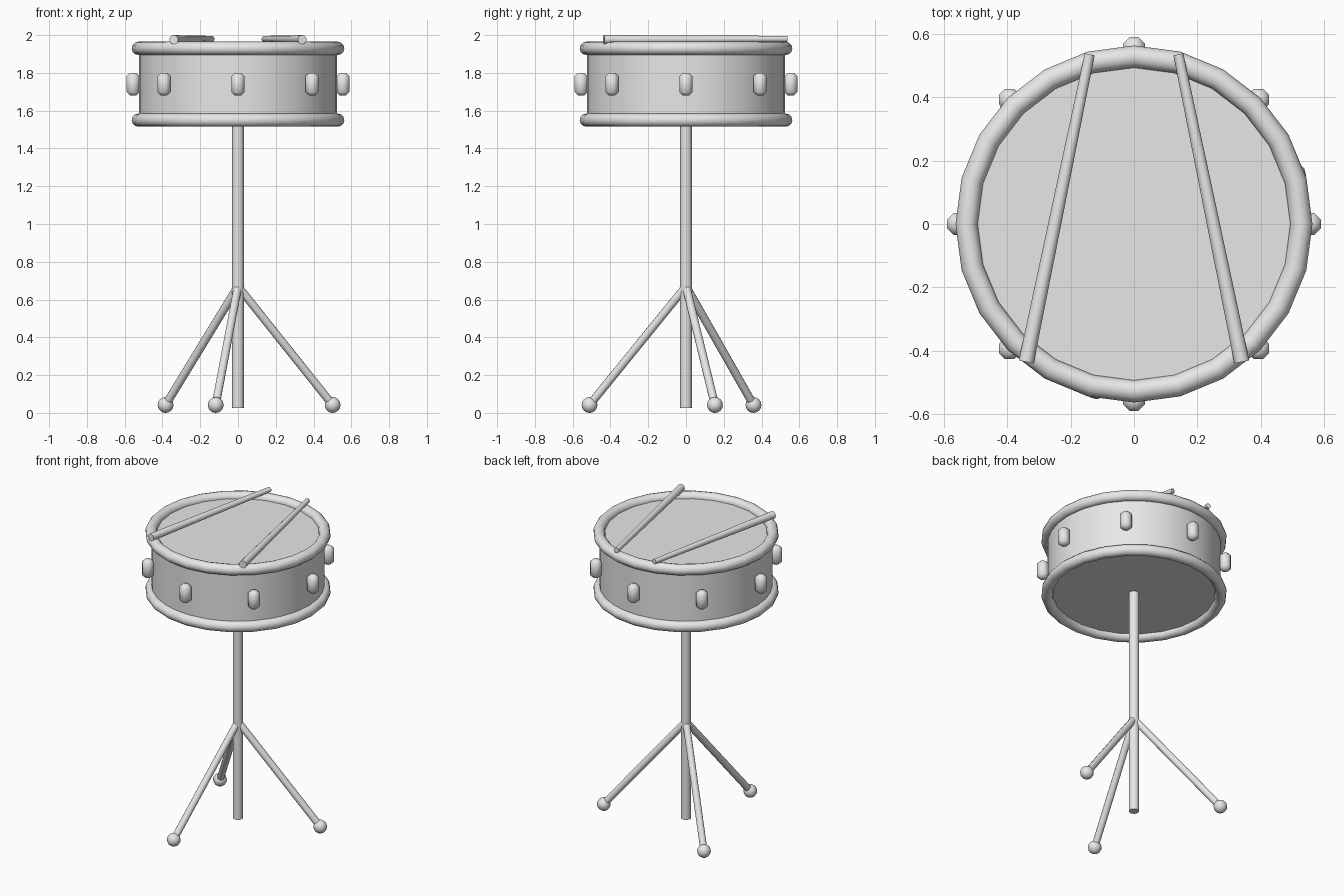
import bpy
from math import radians, sin, cos, pi
from mathutils import Vector

cube = bpy.data.objects.get("Cube")
if cube:
    bpy.data.objects.remove(cube, do_unlink=True)

grey = bpy.data.materials.new("light grey")
grey.use_nodes = True
grey.diffuse_color = (0.8, 0.8, 0.8, 1)
grey.node_tree.nodes["Principled BSDF"].inputs["Base Color"].default_value = (0.8, 0.8, 0.8, 1)


def finish(name, angle=40):
    obj = bpy.context.object
    obj.name = name
    obj.data.materials.clear()
    obj.data.materials.append(grey)
    bpy.ops.object.shade_smooth_by_angle(angle=radians(angle))
    return obj


def rod(name, start, end, r1, r2, sides=16):
    """Round bar between two points, tapering from r1 to r2."""
    a, b = Vector(start), Vector(end)
    bpy.ops.mesh.primitive_cone_add(vertices=sides, radius1=r1, radius2=r2,
                                    depth=(b - a).length, location=(a + b) / 2)
    bpy.context.object.rotation_euler = (b - a).to_track_quat("Z", "Y").to_euler()
    return finish(name)


# Drum body with flat heads, and a hoop around each head
BOTTOM, TOP, RADIUS = 1.55, 1.93, 0.525
rod("drum_shell", (0, 0, BOTTOM), (0, 0, TOP), RADIUS, RADIUS, 32)
for name, z in (("lower_hoop", BOTTOM), ("upper_hoop", TOP)):
    bpy.ops.mesh.primitive_torus_add(major_segments=24, minor_segments=12,
                                     major_radius=RADIUS + 0.003, minor_radius=0.035,
                                     location=(0, 0, z))
    finish(name, 60)

# Tension lugs: upright octagonal bars with chamfered ends
for i in range(8):
    a = i * pi / 4
    bpy.ops.mesh.primitive_cylinder_add(
        vertices=8, radius=0.037, depth=0.12, rotation=(0, 0, a + pi / 8),
        location=(0.555 * cos(a), 0.555 * sin(a), 1.74))
    lug = bpy.context.object
    bevel = lug.modifiers.new("chamfer", "BEVEL")
    bevel.width = 0.018
    bevel.segments = 1
    bevel.limit_method = "ANGLE"
    bevel.angle_limit = radians(60)
    bpy.ops.object.modifier_apply(modifier=bevel.name)
    finish(f"lug_{i + 1}", 60)

# Stand pole
rod("stand_pole", (0, 0, 0.025), (0, 0, BOTTOM + 0.1), 0.031, 0.031)

# Three splayed legs with ball feet
for i in range(3):
    a = radians(17 + 120 * i)
    foot = (0.524 * cos(a), 0.524 * sin(a), 0.042)
    rod(f"leg_{i + 1}", (0, 0, 0.67), foot, 0.022, 0.022, 12)
    bpy.ops.mesh.primitive_uv_sphere_add(segments=12, ring_count=8, radius=0.042, location=foot)
    finish(f"foot_{i + 1}", 60)

# Pair of tapered sticks lying across the hoop
for side, name in ((1, "left_stick"), (-1, "right_stick")):
    rod(name, (side * 0.34, -0.435, 1.976), (side * 0.14, 0.535, 1.98), 0.024, 0.016, 12)
